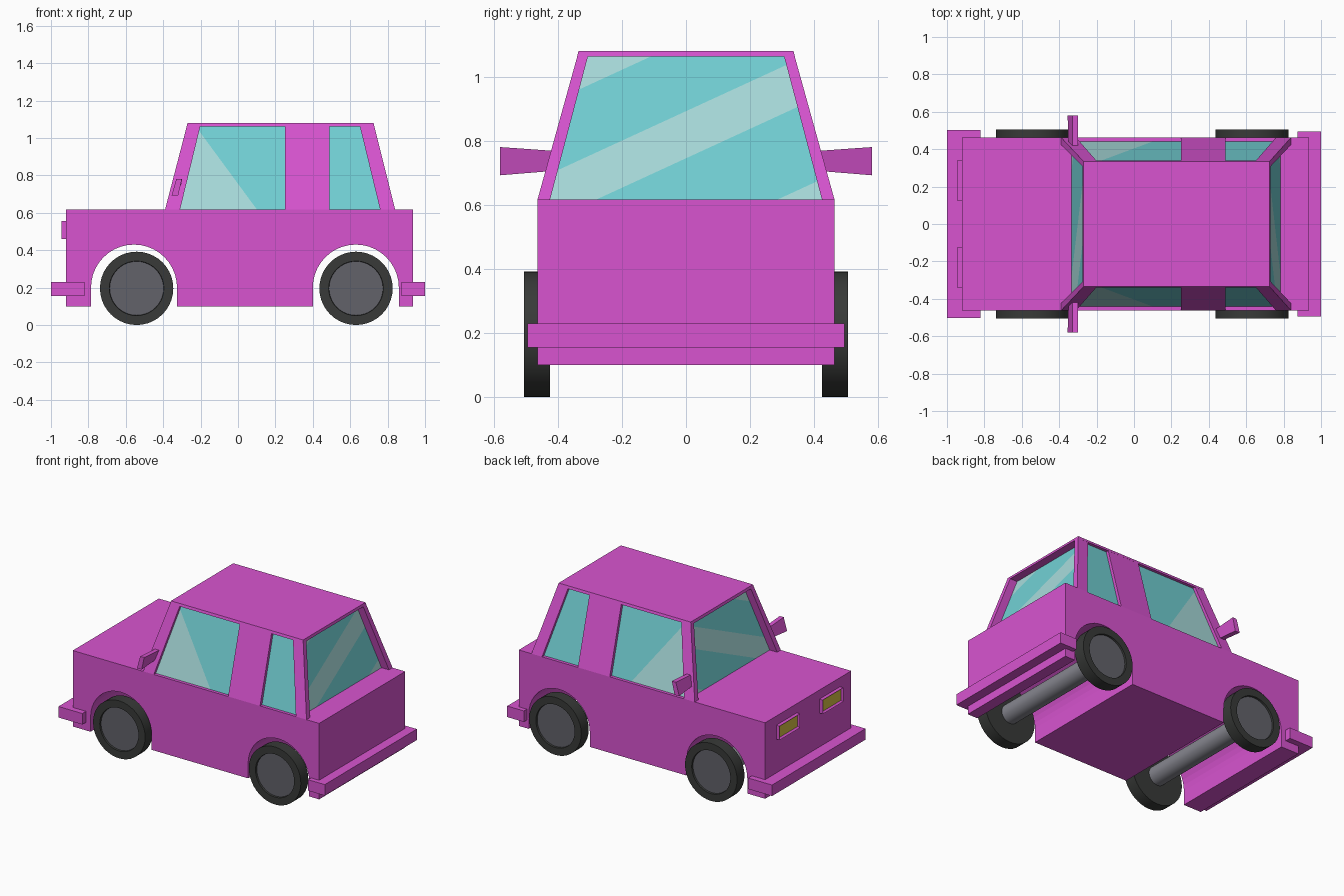
import bpy, bmesh, math
from mathutils import Vector, Matrix

if "Cube" in bpy.data.objects:
    bpy.data.objects.remove(bpy.data.objects["Cube"])


def material(name, rgb):
    lin = [(c / 255 / 12.92 if c < 10 else ((c / 255 + 0.055) / 1.055) ** 2.4) for c in rgb]
    m = bpy.data.materials.new(name)
    m.diffuse_color = (*lin, 1)
    m.use_nodes = True
    m.node_tree.nodes["Principled BSDF"].inputs["Base Color"].default_value = m.diffuse_color
    return m


PAINT = material("magenta paint", (216, 84, 208))
GLASS = material("teal glass", (114, 208, 212))
GLARE = material("pale glass", (168, 219, 219))
TYRE = material("dark rubber", (56, 58, 56))
HUB = material("hub grey", (98, 98, 106))
AXLE = material("axle grey", (134, 134, 143))
LAMP = material("lamp yellow", (214, 194, 70))


def finish(name, bm, *mats):
    bmesh.ops.recalc_face_normals(bm, faces=bm.faces)
    me = bpy.data.meshes.new(name)
    bm.to_mesh(me)
    bm.free()
    ob = bpy.data.objects.new(name, me)
    bpy.context.collection.objects.link(ob)
    for m in mats:
        me.materials.append(m)
    return ob


def loft(a, b):
    """Solid joining two closed loops of equal length."""
    bm = bmesh.new()
    va, vb = [bm.verts.new(p) for p in a], [bm.verts.new(p) for p in b]
    bm.faces.new(va)
    bm.faces.new(vb[::-1])
    for i in range(len(va)):
        j = (i + 1) % len(va)
        bm.faces.new((va[i], va[j], vb[j], vb[i]))
    return bm


def rect(x0, x1, y0, y1, z):
    return [(x0, y0, z), (x1, y0, z), (x1, y1, z), (x0, y1, z)]


def box(x0, x1, y0, y1, z0, z1):
    return loft(rect(x0, x1, y0, y1, z0), rect(x0, x1, y0, y1, z1))


def smooth(ob):
    bpy.ops.object.select_all(action='DESELECT')
    ob.select_set(True)
    bpy.context.view_layer.objects.active = ob
    bpy.ops.object.shade_smooth_by_angle(angle=math.radians(35))


# Lower body: side profile with wheel arches, extruded across the car
Z0, Z1 = 0.10, 0.617
profile = [(-0.92, Z1), (-0.92, Z0)]
for cx in (-0.556, 0.63):
    profile.append((cx - 0.23, Z0))
    profile += [(cx - 0.23 * math.cos(math.pi * i / 20), 0.2 + 0.23 * math.sin(math.pi * i / 20))
                for i in range(21)]
    profile.append((cx + 0.23, Z0))
profile += [(0.935, Z0), (0.935, Z1)]
finish("body", loft([(x, -0.463, z) for x, z in profile],
                    [(x, 0.463, z) for x, z in profile]), PAINT)

# Bumpers
finish("front_bumper", box(-1.0, -0.82, -0.503, 0.503, 0.155, 0.23), PAINT)
finish("rear_bumper", box(0.875, 1.0, -0.495, 0.495, 0.155, 0.23), PAINT)

# Cabin roof
T = 1.08
finish("roof", loft(rect(-0.2745, 0.729, -0.34, 0.34, 1.062),
                    rect(-0.27, 0.725, -0.335, 0.335, T)), PAINT)

# Pillars: bottom x range, top x range, mirrored to both sides
pillars = {"windscreen_pillar": (-0.39, -0.31, -0.27, -0.198),
           "middle_pillar": (0.25, 0.49, 0.25, 0.49),
           "rear_pillar": (0.76, 0.84, 0.648, 0.725)}
for name, (b0, b1, t0, t1) in pillars.items():
    for side, s in (("right", -1), ("left", 1)):
        finish(f"{name}_{side}", loft(rect(b0, b1, s * 0.424, s * 0.463, Z1),
                                      rect(t0, t1, s * 0.302, s * 0.335, T - 0.002)), PAINT)

# Glass: recessed block, cut along the glare lines
bm = loft(rect(-0.335, 0.785, -0.443, 0.443, Z1 - 0.005),
          rect(-0.217, 0.672, -0.318, 0.318, 1.07))
bmesh.ops.recalc_face_normals(bm, faces=bm.faces)


def cut(axis, point, normal):
    faces = [f for f in bm.faces if abs(f.normal[axis]) > 0.7]
    geom = list({e for f in faces for e in f.edges} | {v for f in faces for v in f.verts}) + faces
    bmesh.ops.bisect_plane(bm, geom=geom, plane_co=point, plane_no=normal)


for c in (0.485, 0.745, 0.892, 1.113):
    cut(0, (0, 0, c), (0, -0.46, 1))
cut(1, (0, 0, 0.755), (1.36, 0, 1))
for f in bm.faces:
    p = f.calc_center_median()
    if abs(f.normal.x) > 0.7:
        c = p.z - 0.46 * p.y
        f.material_index = int(c < 0.485 or 0.745 < c < 0.892 or c > 1.113)
    elif abs(f.normal.y) > 0.7:
        f.material_index = int(p.z + 1.36 * p.x < 0.755)
finish("windows", bm, GLASS, GLARE)

# Door mirrors, flaring outwards
for side, s in (("right", -1), ("left", 1)):
    inner = [(-0.35, 0.706), (-0.318, 0.706), (-0.30, 0.768), (-0.33, 0.768)]
    outer = [(-0.355, 0.692), (-0.32, 0.692), (-0.30, 0.78), (-0.33, 0.78)]
    finish(f"mirror_{side}", loft([(x, s * 0.41, z) for x, z in inner],
                                  [(x, s * 0.58, z) for x, z in outer]), PAINT)

# Headlights: framed boxes with a sunken lamp face
for side, s in (("right", -1), ("left", 1)):
    bm = box(-0.945, -0.91, *sorted((s * 0.122, s * 0.343)), 0.46, 0.555)
    bmesh.ops.recalc_face_normals(bm, faces=bm.faces)
    face = min(bm.faces, key=lambda f: f.calc_center_median().x)
    bmesh.ops.inset_region(bm, faces=[face], thickness=0.013, depth=-0.012)
    face.material_index = 1
    finish(f"headlight_{side}", bm, PAINT, LAMP)


def cylinder(x, y0, y1, r, n):
    bm = bmesh.new()
    bmesh.ops.create_cone(bm, cap_ends=True, segments=n, radius1=r, radius2=r, depth=y1 - y0,
                          matrix=Matrix.Translation((x, (y0 + y1) / 2, 0.196))
                          @ Matrix.Rotation(math.pi / 2, 4, 'X'))
    return bm


# Wheels with sunken hubs, and axles
for end, x in (("front", -0.542), ("rear", 0.631)):
    smooth(finish(f"{end}_axle", cylinder(x, -0.43, 0.43, 0.065, 32), AXLE))
    for side, s in (("right", -1), ("left", 1)):
        bm = cylinder(x, *sorted((s * 0.425, s * 0.505)), 0.196, 40)
        hub = max(bm.faces, key=lambda f: s * f.calc_center_median().y)
        bmesh.ops.inset_region(bm, faces=[hub], thickness=0.05, depth=0)
        bmesh.ops.inset_region(bm, faces=[hub], thickness=0.002, depth=-0.012)
        hub.material_index = 1
        smooth(finish(f"{end}_wheel_{side}", bm, TYRE, HUB))
